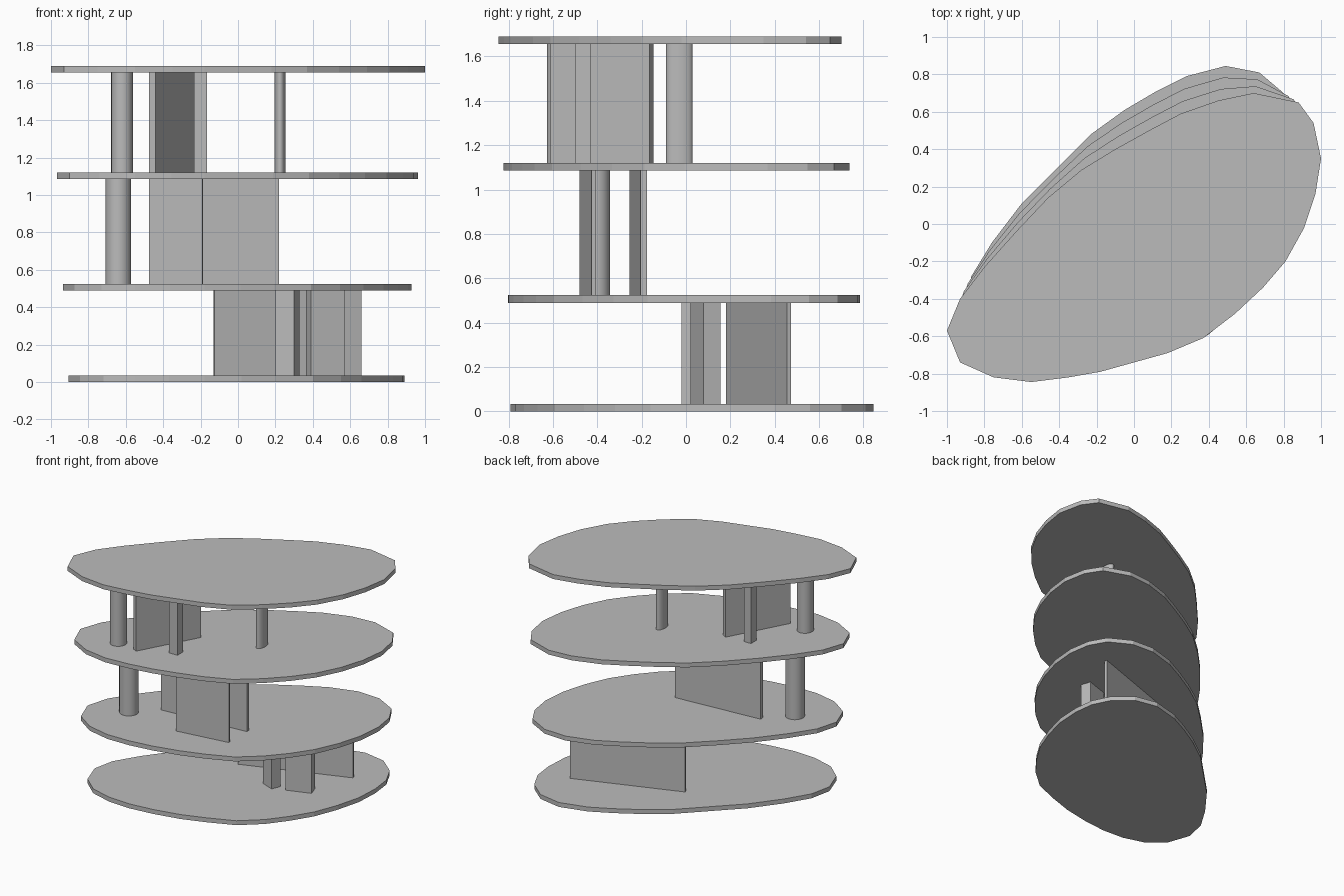
import bpy
import bmesh
import math
from mathutils import Vector

cube = bpy.data.objects.get("Cube")
if cube:
    bpy.data.objects.remove(cube, do_unlink=True)

# Single clay colour
clay = bpy.data.materials.new("plain_grey")
clay.use_nodes = True
grey = (0.5, 0.5, 0.5, 1)
clay.diffuse_color = grey
clay.node_tree.nodes["Principled BSDF"].inputs["Base Color"].default_value = grey


def prism(name, outline, bottom, top, smooth=False):
    """Extrude a counter-clockwise outline between two heights."""
    bm = bmesh.new()
    base = bm.faces.new([bm.verts.new((p[0], p[1], bottom)) for p in outline])
    extruded = bmesh.ops.extrude_face_region(bm, geom=[base])["geom"]
    for vert in extruded:
        if isinstance(vert, bmesh.types.BMVert):
            vert.co.z = top
    bmesh.ops.recalc_face_normals(bm, faces=bm.faces)
    mesh = bpy.data.meshes.new(name)
    bm.to_mesh(mesh)
    bm.free()
    mesh.materials.append(clay)
    obj = bpy.data.objects.new(name, mesh)
    bpy.context.collection.objects.link(obj)
    if smooth:
        bpy.ops.object.select_all(action="DESELECT")
        obj.select_set(True)
        bpy.context.view_layer.objects.active = obj
        bpy.ops.object.shade_smooth_by_angle(angle=math.radians(40))
    return obj


def wall(name, start, end, thickness, storey):
    """Straight wall whose front face runs from start to end."""
    a, b = Vector(start), Vector(end)
    along = (b - a).normalized()
    back = Vector((-along.y, along.x)) * thickness
    return prism(name, [a, b, b + back, a + back], *storey)


def column(name, centre, radius_x, radius_y, storey, sides=24):
    """Round or oval column."""
    turn = [math.tau * i / sides for i in range(sides)]
    ring = [(centre[0] + radius_x * math.cos(t), centre[1] + radius_y * math.sin(t)) for t in turn]
    return prism(name, ring, *storey, smooth=True)


# Egg-shaped slab outlines in hundredths: lowest and highest floor
lowest = [(-90.5, -45), (-84.5, -62), (-72, -73), (-55, -78), (-37, -79), (-18, -77),
          (2, -73), (20, -67), (40, -59), (55, -46), (66, -32), (76, -16), (83, 2),
          (88, 21), (89, 40), (87, 56), (80, 70), (67, 81), (49, 84.5), (28, 79),
          (12, 71), (-5, 61), (-23, 48), (-42, 29), (-60, 11), (-76, -10), (-87, -28)]
highest = [(-100, -57), (-93, -74), (-75, -82), (-55, -84.5), (-35, -82), (-18, -79),
           (0, -74), (18, -69), (37, -61), (54, -48), (69, -34), (81, -20), (91, -2),
           (97, 16), (100, 35), (96, 54), (88, 65), (64, 70), (45, 66), (25, 59),
           (8, 50), (-10, 40), (-28, 29), (-46, 14), (-63, -4), (-80, -23), (-93, -40)]

# Four floor slabs, blended from the lowest outline to the highest
thickness = 0.034
floors = [0, 0.49, 1.086, 1.656]
floor_names = ["ground_slab", "second_slab", "third_slab", "roof_slab"]
for level, (name, height) in enumerate(zip(floor_names, floors)):
    blend = level / (len(floors) - 1)
    outline = [Vector(p).lerp(Vector(q), blend) / 100 for p, q in zip(lowest, highest)]
    prism(name, outline, height, height + thickness)

# Each storey spans from the top of one slab to the underside of the next
lower, middle, upper = [(a + thickness, b) for a, b in zip(floors, floors[1:])]

# Lower storey: long wall and two small piers
wall("lower_long_wall", (-0.125, 0.18), (0.66, 0.455), 0.02, lower)
wall("lower_small_pier", (0.2, 0.02), (0.3, -0.02), 0.075, lower)
wall("lower_wide_pier", (0.39, 0.02), (0.57, 0.08), 0.08, lower)

# Middle storey: round column and two parallel walls
column("middle_column", (-0.64, -0.41), 0.068, 0.068, middle)
wall("middle_back_wall", (-0.475, -0.255), (0.22, -0.205), 0.03, middle)
wall("middle_front_wall", (-0.19, -0.48), (0.22, -0.425), 0.02, middle)

# Upper storey: round column, oval column, slanted wall with a pier on each side
column("upper_round_column", (-0.62, -0.565), 0.058, 0.062, upper)
column("upper_oval_column", (0.225, -0.03), 0.03, 0.06, upper)
wall("upper_slanted_wall", (-0.44, -0.61), (-0.2, -0.165), 0.04, upper)
wall("upper_front_pier", (-0.235, -0.5), (-0.165, -0.5), 0.07, upper)
wall("upper_back_pier", (-0.44, -0.23), (-0.38, -0.23), 0.07, upper)
